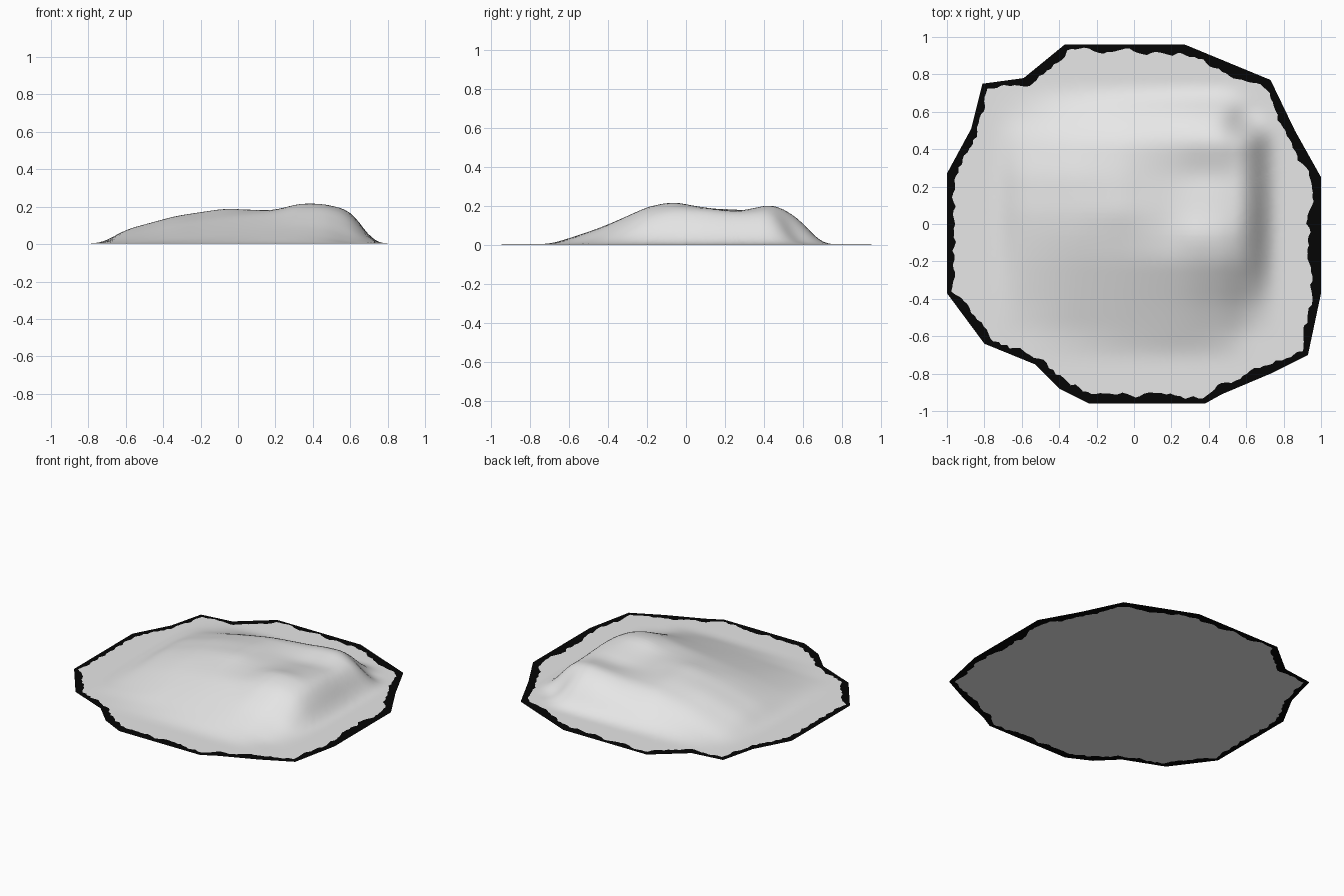
import bpy, bmesh, math, random
from mathutils import Vector

if "Cube" in bpy.data.objects:
    bpy.data.objects.remove(bpy.data.objects["Cube"])
random.seed(4)

# ground outline, seen from above
OUTLINE = [(-.37, .96), (.27, .96), (.73, .77), (.86, .50), (1, .25), (1, -.37),
           (.93, -.70), (.73, -.80), (.47, -.91), (.38, -.96), (-.24, -.96),
           (-.40, -.88), (-.53, -.75), (-.80, -.64), (-1, -.37), (-1, .27),
           (-.87, .51), (-.81, .75), (-.59, .78)]

# hill heights in hundredths: one row per y, one column per x
XS = [-.73, -.6, -.33, -.07, .2, .33, .47, .6, .73]
YS = [-.7, -.57, -.43, -.19, -.06, .06, .26, .45, .57, .7]
ROWS = [[0] * 9,
        [0, 0, 1.5, 3, 4, 4, 3, 0, 0],
        [0, 1.5, 5, 7, 8.5, 9, 8, 3.5, 0],
        [0, 5, 11, 14, 17, 19.5, 19.5, 15, 0],
        [0, 6.5, 13.5, 16.5, 18, 22, 21.5, 17.5, 0],
        [0, 7.5, 14.8, 18.8, 17.5, 19, 19.5, 18, 0],
        [0, 7, 14.5, 18, 16.3, 15.8, 17, 16.5, 0],
        [0, 4, 11, 16, 18, 20, 21, 16, 0],
        [0, 1, 5.5, 9.5, 12.5, 14, 14, .5, 0],
        [0] * 9]


def locate(axis, v):
    v = min(max(v, axis[0]), axis[-1])
    i = max(k for k in range(len(axis) - 1) if axis[k] <= v)
    return i, (v - axis[i]) / (axis[i + 1] - axis[i])


def raw_height(x, y):
    i, u = locate(XS, x)
    j, v = locate(YS, y)
    low = ROWS[j][i] * (1 - u) + ROWS[j][i + 1] * u
    high = ROWS[j + 1][i] * (1 - u) + ROWS[j + 1][i + 1] * u
    return (low * (1 - v) + high * v) / 100


SOFT = [(-.055, .15), (-.0275, .2), (0, .3), (.0275, .2), (.055, .15)]


def height(x, y):
    """Height with the creases softened."""
    return .004 + sum(raw_height(x + a, y + b) * p * q for a, p in SOFT for b, q in SOFT)


def material(name, value):
    m = bpy.data.materials.new(name)
    m.diffuse_color = (value, value, value, 1)
    m.use_nodes = True
    m.node_tree.nodes["Principled BSDF"].inputs["Base Color"].default_value = m.diffuse_color
    return m


GROUND = material("pale grey ground", .80)
RIM = material("black rim", .0015)

# boundary samples, keeping every outline corner
edge = []
for a, b in zip(OUTLINE, OUTLINE[1:] + OUTLINE[:1]):
    a, b = Vector(a), Vector(b)
    n = max(1, round((b - a).length / .025))
    edge += [a.lerp(b, k / n) for k in range(n)]

# ragged inner border of the black rim, wider on the right and at the corners
N = len(edge)
inner, drift = [], 0
for p in edge:
    drift = drift * .7 + random.uniform(-.012, .012)
    width = .04 + .018 * max(p.x, 0) + drift
    inner.append(p * (1 - max(width, .012) / p.length))


def sheet(name, ring_count, surface, rim_z, up):
    """Rings from the centre to the ragged border, then the black rim."""
    bm = bmesh.new()
    centre = bm.verts.new((0, 0, surface(0, 0)))
    rings = []
    for r in range(1, ring_count + 1):
        pts = [p * (r / ring_count) for p in inner]
        rings.append([bm.verts.new((p.x, p.y, surface(p.x, p.y))) for p in pts])
    rings.append([bm.verts.new((p.x, p.y, rim_z)) for p in edge])
    for k in range(N):
        j = (k + 1) % N
        bm.faces.new((centre, rings[0][k], rings[0][j]))
        for r in range(ring_count):
            f = bm.faces.new((rings[r][k], rings[r][j], rings[r + 1][j], rings[r + 1][k]))
            f.material_index = int(r == ring_count - 1)
    for f in bm.faces:
        f.smooth = True
        f.normal_update()
        if (f.normal.z > 0) != up:
            f.normal_flip()
    mesh = bpy.data.meshes.new(name)
    bm.to_mesh(mesh)
    bm.free()
    mesh.materials.append(GROUND)
    mesh.materials.append(RIM)
    bpy.context.collection.objects.link(bpy.data.objects.new(name, mesh))


# hill surface and the flat underside that closes it
sheet("hill_terrain", 48, height, .003, True)
sheet("flat_underside", 2, lambda x, y: 0, 0, False)
